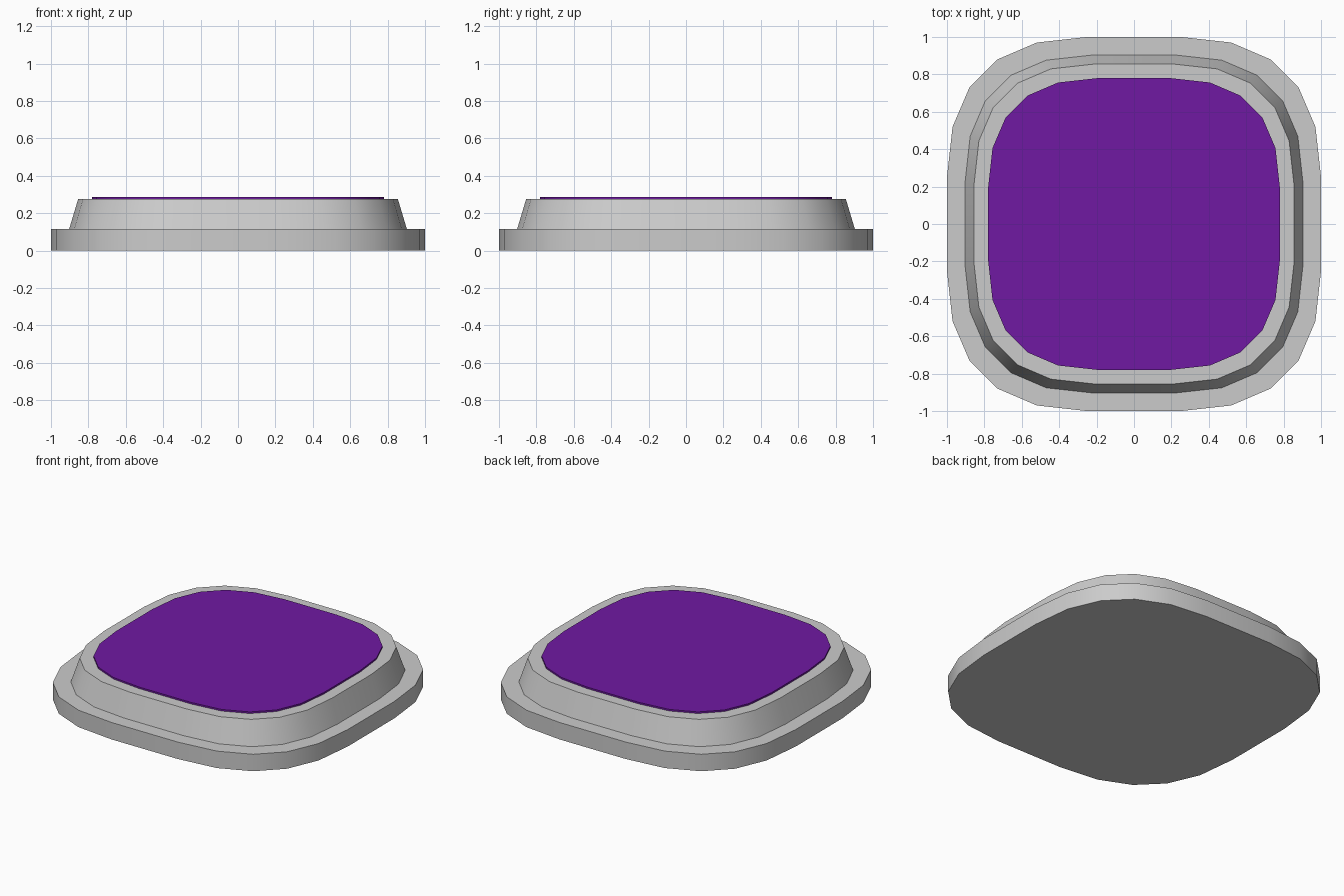
import bpy, bmesh

if "Cube" in bpy.data.objects:
    bpy.data.objects.remove(bpy.data.objects["Cube"])

# Quarter outline of the rounded square, at unit half-width
QUARTER = [(1, .25), (.97, .52), (.88, .73), (.73, .88), (.52, .97), (.25, 1)]


def outline():
    """Repeat the quarter outline by 90 degree turns."""
    pts, q = [], QUARTER
    for _ in range(4):
        pts += q
        q = [(-y, x) for x, y in q]
    return pts


def tier(name, z0, z1, s0, s1, color=None):
    """Closed slab lofted between two scaled outlines."""
    bm = bmesh.new()
    low = [bm.verts.new((x * s0, y * s0, z0)) for x, y in outline()]
    high = [bm.verts.new((x * s1, y * s1, z1)) for x, y in outline()]
    n = len(low)
    for i in range(n):
        j = (i + 1) % n
        bm.faces.new((low[i], low[j], high[j], high[i]))
    bm.faces.new(high)
    bm.faces.new(low[::-1])
    mesh = bpy.data.meshes.new(name)
    bm.to_mesh(mesh)
    bm.free()
    obj = bpy.data.objects.new(name, mesh)
    bpy.context.collection.objects.link(obj)
    if color:
        mat = bpy.data.materials.new(name + "_colour")
        mat.diffuse_color = color
        mat.use_nodes = True
        mat.node_tree.nodes["Principled BSDF"].inputs["Base Color"].default_value = mat.diffuse_color
        mesh.materials.append(mat)
    bpy.ops.object.select_all(action='DESELECT')
    obj.select_set(True)
    bpy.context.view_layer.objects.active = obj
    bpy.ops.object.shade_smooth_by_angle()
    return obj


# Base flange, tapered body and thin coloured top pad
tier("base_flange", 0, .115, 1, 1)
tier("tapered_body", .115, .275, .903, .855)
tier("top_pad", .275, .286, .78, .78, (.16, .01, .36, 1))
